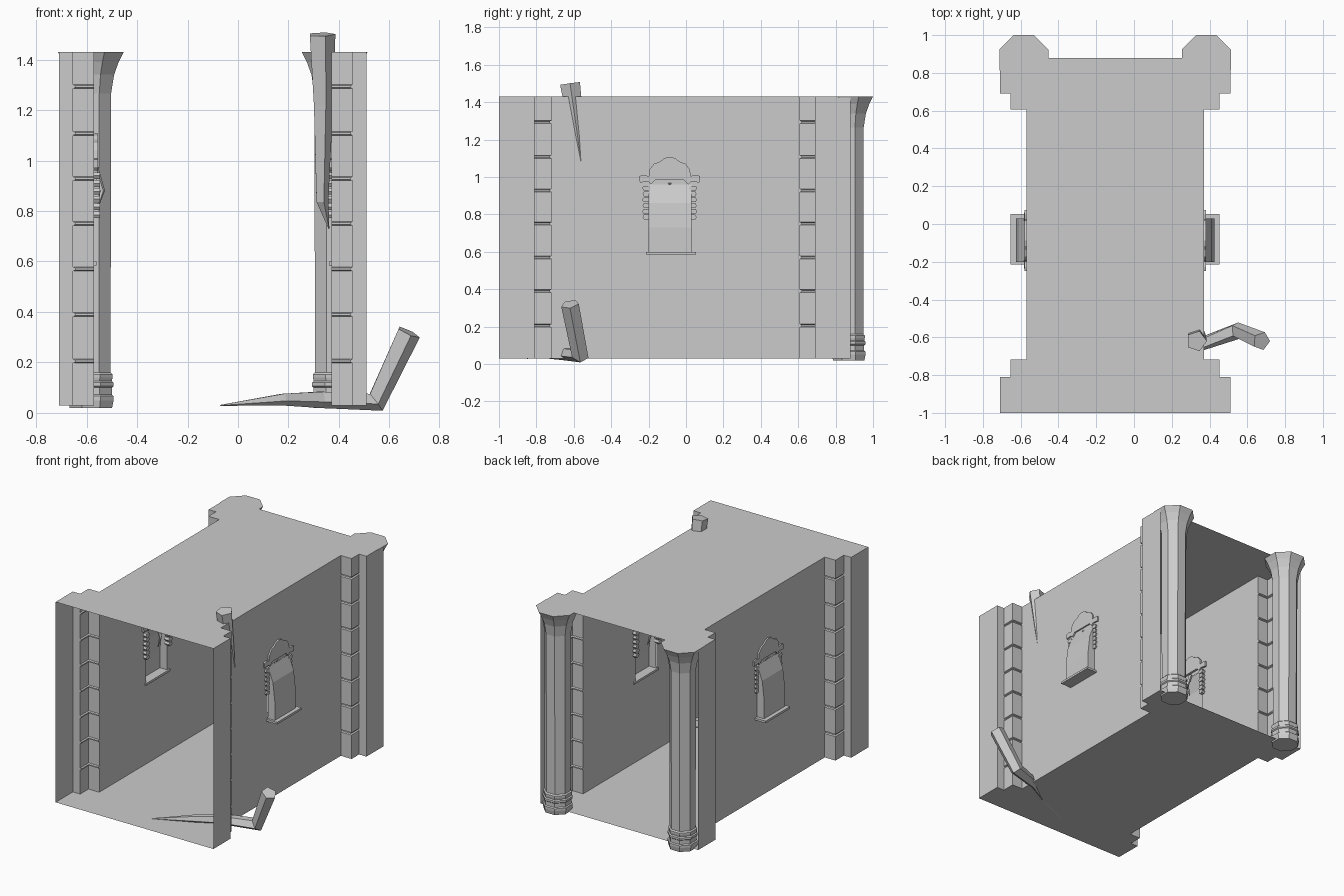
import bpy, math
from mathutils import Vector

if "Cube" in bpy.data.objects:
    bpy.data.objects.remove(bpy.data.objects["Cube"])

CX = -0.10          # mirror plane of the corridor
FLOOR, CEIL = 0.03, 1.43


def make(name, verts, faces):
    me = bpy.data.meshes.new(name)
    me.from_pydata([tuple(v) for v in verts], [], faces)
    me.update()
    ob = bpy.data.objects.new(name, me)
    bpy.context.collection.objects.link(ob)
    return ob


def loft(name, rings):
    """Skin closed rings of equal length and cap both ends."""
    n = len(rings[0])
    verts = [v for r in rings for v in r]
    faces = [(i * n + j, i * n + (j + 1) % n, (i + 1) * n + (j + 1) % n, (i + 1) * n + j)
             for i in range(len(rings) - 1) for j in range(n)]
    last = (len(rings) - 1) * n
    faces += [tuple(reversed(range(n))), tuple(range(last, last + n))]
    return make(name, verts, faces)


def slab(name, s, h0, h1, outline):
    """Extrude a (y, z) outline across the wall of side s."""
    return loft(name, [[(CX + s * h, y, z) for y, z in outline] for h in (h0, h1)])


def rect(y0, y1, z0, z1):
    return [(y0, z0), (y1, z0), (y1, z1), (y0, z1)]


def tube(name, path, radii, sides=5):
    path = [Vector(p) for p in path]
    rings = []
    for i, (p, r) in enumerate(zip(path, radii)):
        a, b = path[max(i - 1, 0)], path[min(i + 1, len(path) - 1)]
        q = (b - a).normalized()
        u = q.cross(Vector((0, 1, 0))).normalized()
        v = q.cross(u)
        rings.append([p + r * (u * math.cos(k * math.tau / sides) + v * math.sin(k * math.tau / sides))
                      for k in range(sides)])
    return loft(name, rings)


# wall plan as (half width, y, groove shift in half width, groove shift in y)
PLAN = [(.61, -1, 0, 0), (.61, -.81, 0, 0), (.553, -.81, -.01, 0), (.553, -.718, -.01, -.01),
        (.47, -.718, 0, -.01), (.47, -.2, 0, 0), (.47, .03, 0, 0), (.47, .607, 0, .01),
        (.553, .607, -.01, .01), (.553, .69, -.01, 0), (.61, .69, 0, 0), (.61, .88, 0, 0)]
WINDOW = 5          # plan segment holding the window opening

# heights, with grooves between the corner bricks
levels = [(FLOOR, 0), (.6, 0), (.96, 0), (CEIL, 0)]
for g in (.205, .39, .57, .75, .928, 1.108, 1.293):
    levels += [(g - .008, 0), (g - .004, 1), (g + .004, 1), (g + .008, 0)]
levels.sort()


def wall(name, s):
    n = len(PLAN)
    verts = [(CX + s * (h + g * dh), y + g * dy, z) for z, g in levels for h, y, dh, dy in PLAN]
    faces = []
    for i in range(len(levels) - 1):
        mid = (levels[i][0] + levels[i + 1][0]) / 2
        for j in range(n - 1):
            if j == WINDOW and .6 < mid < .96:
                continue
            f = (i * n + j, i * n + j + 1, (i + 1) * n + j + 1, (i + 1) * n + j)
            faces.append(f if s > 0 else f[::-1])
    make(name, verts, faces)


# floor and ceiling sheets
for name, z in (("floor", FLOOR), ("ceiling", CEIL)):
    ring = [(CX + h, y, z) for h, y, *_ in PLAN] + [(CX - h, y, z) for h, y, *_ in reversed(PLAN)]
    make(name, ring, [tuple(range(len(ring)))])

# window crest outline, half of it mirrored
HALF = [(0, 1.108), (.03, 1.1), (.05, 1.083), (.085, 1.07), (.108, 1.04), (.112, 1.005),
        (.14, 1.01), (.162, 1.005), (.16, .97), (.115, .975), (.1, .96), (.075, .985)]
MIDY = -.087
crest = [(MIDY + d, z) for d, z in HALF] + [(MIDY - d, z) for d, z in reversed(HALF[1:])]

for side, s in (("left", -1), ("right", 1)):
    wall(side + "_wall", s)

    # recessed niche that leans back to the wall at the top
    prof = [(.47, .6), (.525, .6), (.525, .73), (.51, .86), (.472, .96)]
    n = len(prof)
    verts = [(CX + s * h, y, z) for y in (-.2, .03) for h, z in prof]
    faces = [(i, i + 1, n + i + 1, n + i) for i in range(n - 1)]
    make(side + "_window_niche", verts, faces + [tuple(range(n)), tuple(range(n, 2 * n))])

    # sill, crest and stacked ring jambs
    slab(side + "_window_sill", s, .46, .553, rect(-.215, .053, .585, .6))
    slab(side + "_window_crest", s, .455, .48, crest)
    for k in range(6):
        z = .785 + k * .031
        for y in (-.213, .038):
            d = .022 if k % 2 else .019
            slab(side + "_window_ring", s, .447, .482,
                 [(y - d, z), (y - d * .6, z - .013), (y + d * .6, z - .013),
                  (y + d, z), (y + d * .6, z + .013), (y - d * .6, z + .013)])
    # hooked bracket hanging from the crest
    tube(side + "_window_bracket",
         [(CX + s * .465, MIDY, .97), (CX + s * .437, MIDY, .88), (CX + s * .458, MIDY, .81)],
         [.012, .01, .003])

    # octagonal column with base rings and flared capital
    shape = [(.02, .084), (.05, .09), (.066, .09), (.072, .083), (.1, .083), (.106, .09), (.12, .09),
             (.126, .083), (.14, .086), (.152, .086), (.16, .078), (1.265, .08), (1.34, .092),
             (1.39, .11), (1.43, .13)]
    rings = []
    for z, r in shape:
        R = r / math.cos(math.pi / 8)
        rings.append([(CX + s * .483 + R * math.cos(math.pi / 8 + k * math.pi / 4),
                       .87 + R * math.sin(math.pi / 8 + k * math.pi / 4), z) for k in range(8)])
    loft(side + "_column", rings)

# roots breaking through the floor corner and the ceiling
tube("floor_root",
     [(.675, -.62, .32), (.545, -.565, .045), (.33, -.645, .055), (.18, -.74, .055), (-.07, -.85, .03)],
     [.05, .046, .036, .026, .002])
tube("ceiling_root",
     [(.33, -.62, 1.5), (.335, -.58, 1.22), (.332, -.53, .84), (.36, -.49, .73)],
     [.056, .042, .026, .002])
